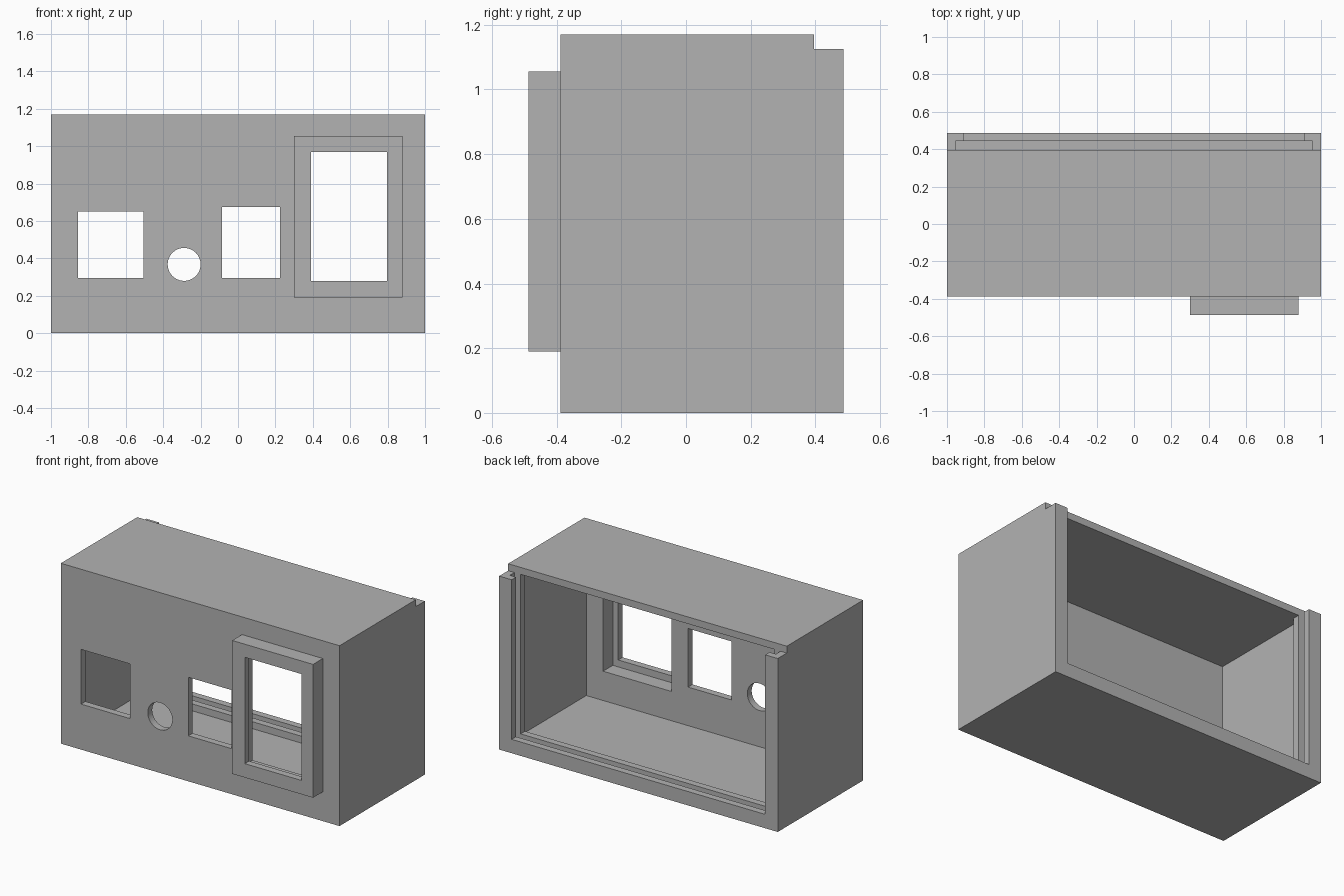
import bpy
import bmesh
from mathutils import Matrix, Vector

cube = bpy.data.objects.get("Cube")
if cube:
    bpy.data.objects.remove(cube, do_unlink=True)

WALL = 0.045
TOP, FRONT, BACK = 1.17, -0.3875, 0.4875
ROOF_END = 0.395          # the roof stops here so a back panel can slide in
CEILING = TOP - WALL
FRAME_FRONT = -0.4875

grey = bpy.data.materials.new("plain_grey")
grey.use_nodes = True
grey.diffuse_color = (0.45, 0.45, 0.45, 1)
grey.node_tree.nodes["Principled BSDF"].inputs["Base Color"].default_value = (0.45, 0.45, 0.45, 1)


def make_object(name, bm):
    mesh = bpy.data.meshes.new(name)
    bm.to_mesh(mesh)
    bm.free()
    mesh.materials.append(grey)
    obj = bpy.data.objects.new(name, mesh)
    bpy.context.collection.objects.link(obj)
    return obj


def box(name, x, y, z):
    """Box spanning the given (low, high) range on each axis."""
    bm = bmesh.new()
    bmesh.ops.create_cube(bm, size=1)
    size = Vector([hi - lo for lo, hi in (x, y, z)])
    middle = Vector([(hi + lo) / 2 for lo, hi in (x, y, z)])
    for v in bm.verts:
        v.co = v.co * size + middle
    return make_object(name, bm)


def drill(name, x, z, radius):
    """Round cutter running from front to back."""
    bm = bmesh.new()
    bmesh.ops.create_cone(bm, cap_ends=True, segments=48, radius1=radius,
                          radius2=radius, depth=0.3)
    turn = Matrix.Translation((x, FRONT, z)) @ Matrix.Rotation(1.5707963, 4, "X")
    bmesh.ops.transform(bm, matrix=turn, verts=bm.verts)
    return make_object(name, bm)


def combine(target, tool, operation):
    """Apply a boolean and remove its helper object."""
    tool.hide_render = True
    mod = target.modifiers.new(tool.name, "BOOLEAN")
    mod.operation = operation
    mod.solver = "EXACT"
    mod.object = tool
    bpy.context.view_layer.objects.active = target
    bpy.ops.object.modifier_apply(modifier=mod.name)
    bpy.data.objects.remove(tool, do_unlink=True)


# Outer shell with the raised window frame on its front
enclosure = box("enclosure", (-1, 1), (FRONT, BACK), (0, TOP))
combine(enclosure, box("window_frame", (0.3, 0.88), (FRAME_FRONT, FRONT + 0.02),
                       (0.19, 1.055)), "UNION")

inner = 1 - WALL
lip = 1 - 2 * WALL
cutters = [
    # Step at the back of the roof
    box("roof_step", (-1.2, 1.2), (ROOF_END, 0.7), (CEILING, 1.4)),
    # Main cavity, leaving a rib in front of the panel groove
    box("cavity", (-inner, inner), (FRONT + WALL, ROOF_END - WALL), (WALL, CEILING)),
    box("rib_opening", (-lip, lip), (0.2, 0.42), (2 * WALL, CEILING)),
    # Groove for the sliding panel and the opening in the outer lip
    box("panel_groove", (-inner, inner), (ROOF_END, BACK - WALL), (WALL, 1.4)),
    box("lip_opening", (-lip, lip), (0.41, 0.7), (2 * WALL, 1.4)),
    # Hollow behind the raised frame
    box("frame_hollow", (0.3 + WALL, 0.88 - WALL), (FRAME_FRONT + WALL, -0.2),
        (0.19 + WALL, 1.055 - WALL)),
    # Front openings
    box("tall_window", (0.39, 0.797), (-0.7, -0.2), (0.28, 0.97)),
    box("middle_window", (-0.085, 0.225), (-0.7, -0.2), (0.295, 0.675)),
    box("square_window", (-0.855, -0.505), (-0.7, -0.2), (0.295, 0.65)),
    drill("round_hole", -0.288, 0.368, 0.088),
]
for cutter in cutters:
    combine(enclosure, cutter, "DIFFERENCE")

# Flat faces everywhere, smooth only around the round hole
bpy.ops.object.select_all(action="DESELECT")
enclosure.select_set(True)
bpy.context.view_layer.objects.active = enclosure
bpy.ops.object.shade_smooth_by_angle(angle=0.5)
